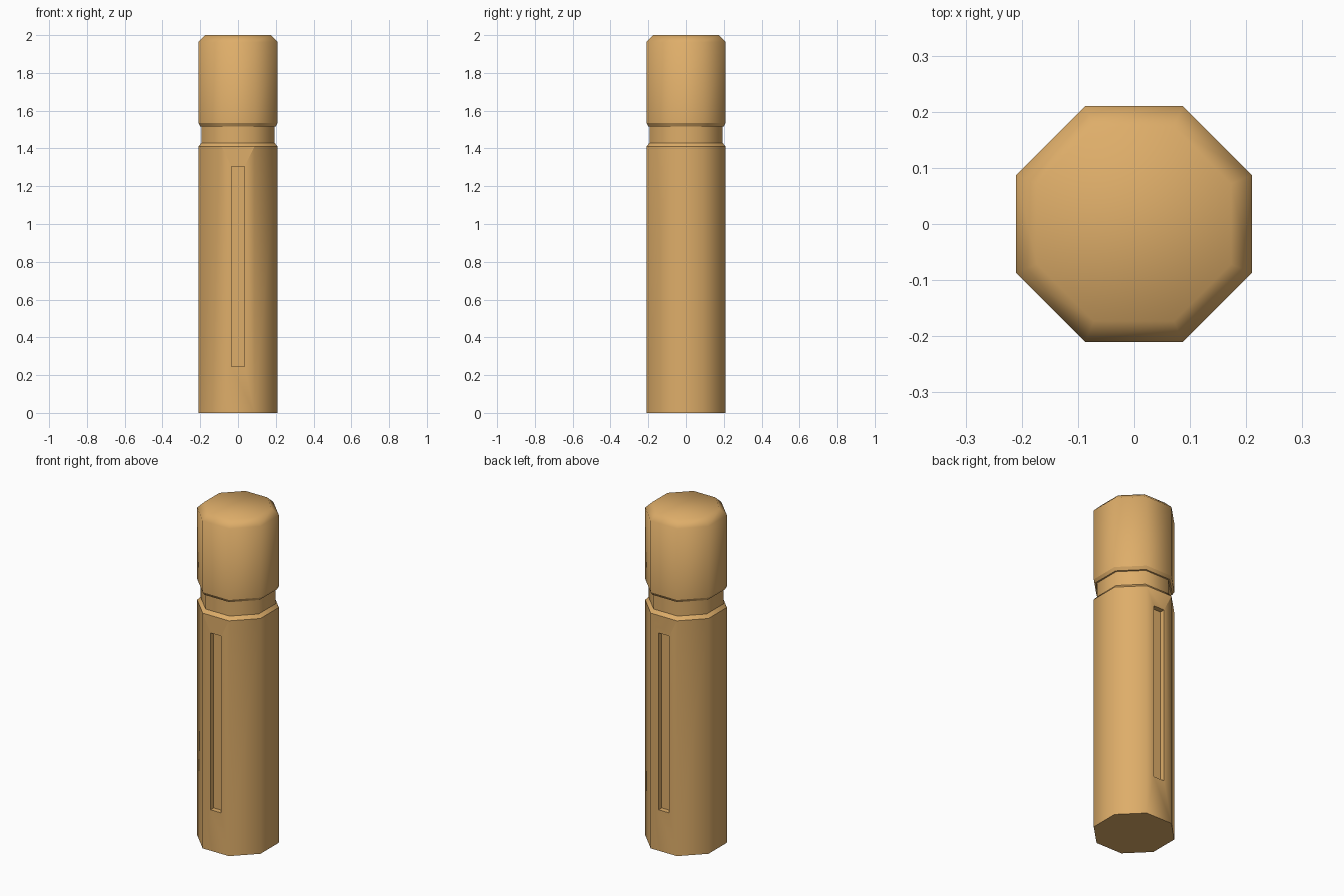
import bpy, bmesh, math

default = bpy.data.objects.get("Cube")
if default:
    bpy.data.objects.remove(default, do_unlink=True)

SIDES = 8


def make_material(name, colour):
    mat = bpy.data.materials.new(name)
    mat.use_nodes = True
    mat.diffuse_color = colour
    bsdf = next(n for n in mat.node_tree.nodes if n.type == 'BSDF_PRINCIPLED')
    bsdf.inputs["Base Color"].default_value = colour
    return mat


wood = make_material("light wood", (0.73, 0.42, 0.142, 1))


def add_object(name, bm):
    bmesh.ops.recalc_face_normals(bm, faces=bm.faces)
    mesh = bpy.data.meshes.new(name)
    bm.to_mesh(mesh)
    bm.free()
    mesh.materials.append(wood)
    obj = bpy.data.objects.new(name, mesh)
    bpy.context.collection.objects.link(obj)
    return obj


def octagonal_post(name, profile):
    """Stack octagon rings from (half width, height, sharp) entries."""
    bm = bmesh.new()
    rings = []
    for half, z, _ in profile:
        r = half / math.cos(math.pi / SIDES)
        angles = [(i + 0.5) * math.tau / SIDES for i in range(SIDES)]
        rings.append([bm.verts.new((r * math.cos(a), r * math.sin(a), z)) for a in angles])
    for low, high in zip(rings, rings[1:]):
        for i in range(SIDES):
            j = (i + 1) % SIDES
            bm.faces.new((low[i], low[j], high[j], high[i]))
    bm.faces.new(rings[0])
    bm.faces.new(rings[-1])
    for f in bm.faces:
        f.smooth = True
    # Crisp edges around the chosen rings, soft ones elsewhere
    for ring, (_, _, sharp) in zip(rings, profile):
        if sharp:
            for i in range(SIDES):
                bm.edges.get((ring[i], ring[(i + 1) % SIDES])).smooth = False
    return add_object(name, bm)


# Post: shaft, recessed neck and chamfered cap
post = octagonal_post("post", [
    (0.21, 0.0, True),
    (0.21, 1.41, True),
    (0.193, 1.43, True),
    (0.193, 1.515, True),
    (0.2, 1.517, True),
    (0.21, 1.535, True),
    (0.21, 1.963, False),
    (0.173, 2.0, False),
])

# Long shallow slots in the front and back faces
SLOT_WIDTH, SLOT_LOW, SLOT_HIGH, SLOT_DEPTH = 0.07, 0.245, 1.305, 0.03
for side in (-1, 1):
    bm = bmesh.new()
    bmesh.ops.create_cube(bm, size=1)
    bmesh.ops.scale(bm, vec=(SLOT_WIDTH, SLOT_DEPTH * 2, SLOT_HIGH - SLOT_LOW), verts=bm.verts)
    bmesh.ops.translate(bm, vec=(0, side * 0.21, (SLOT_LOW + SLOT_HIGH) / 2), verts=bm.verts)
    cutter = add_object("slot_cutter", bm)
    cutter.hide_render = True
    cut = post.modifiers.new("slot", 'BOOLEAN')
    cut.operation = 'DIFFERENCE'
    cut.solver = 'EXACT'
    cut.object = cutter
    bpy.context.view_layer.objects.active = post
    bpy.ops.object.modifier_apply(modifier=cut.name)
    bpy.data.objects.remove(cutter, do_unlink=True)
